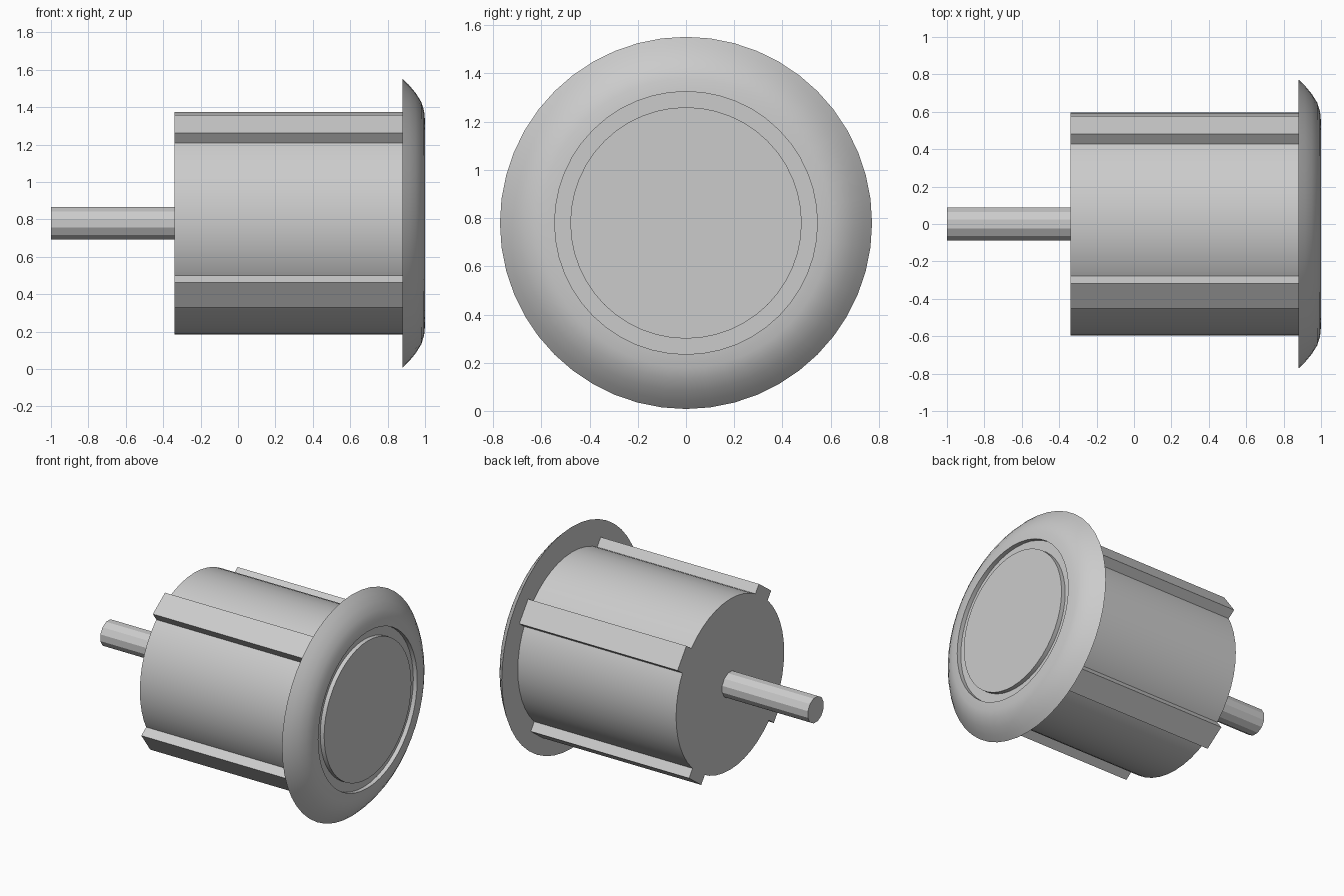
import bpy, bmesh, math
from mathutils import Matrix, Vector

AXIS_Z = 0.78

cube = bpy.data.objects.get("Cube")
if cube:
    bpy.data.objects.remove(cube, do_unlink=True)

grey = bpy.data.materials.new("plain_grey")
grey.use_nodes = True
colour = (0.6, 0.6, 0.6, 1)
grey.diffuse_color = colour
grey.node_tree.nodes["Principled BSDF"].inputs["Base Color"].default_value = colour


def finish(bm, name, smooth):
    """Turn a bmesh into a grey object sitting on the main axis."""
    bmesh.ops.recalc_face_normals(bm, faces=bm.faces)
    mesh = bpy.data.meshes.new(name)
    bm.to_mesh(mesh)
    bm.free()
    mesh.materials.append(grey)
    obj = bpy.data.objects.new(name, mesh)
    obj.location.z = AXIS_Z
    bpy.context.collection.objects.link(obj)
    if smooth:
        bpy.ops.object.select_all(action="DESELECT")
        obj.select_set(True)
        bpy.context.view_layer.objects.active = obj
        bpy.ops.object.shade_smooth_by_angle(angle=math.radians(29))
    return obj


def lathe(name, profile, sides, offset=0.0, smooth=True):
    """Revolve (x, radius) points about the x axis, capping both ends."""
    bm = bmesh.new()
    rings = []
    for x, r in profile:
        angles = [math.tau * (i + offset) / sides for i in range(sides)]
        rings.append([bm.verts.new((x, r * math.cos(a), r * math.sin(a))) for a in angles])
    for a, b in zip(rings, rings[1:]):
        for i in range(sides):
            j = (i + 1) % sides
            bm.faces.new((a[i], a[j], b[j], b[i]))
    bm.faces.new(rings[0])
    bm.faces.new(rings[-1])
    return finish(bm, name, smooth)


# Main barrel and the faceted shaft behind it
lathe("barrel", [(-0.34, 0.595), (0.89, 0.595)], 48)
lathe("shaft", [(-1.0, 0.09), (-0.33, 0.09)], 12, offset=0.5, smooth=False)

# Domed flange with a ring groove around a flush centre disc
dome = [(0.88, 0.772), (0.915, 0.738), (0.95, 0.696), (0.98, 0.648), (0.995, 0.6), (1.0, 0.545)]
groove = [(0.97, 0.545), (0.97, 0.48), (1.0, 0.48)]
lathe("flange", dome + groove, 48)

# Four lengthwise ribs around the barrel
for k in range(4):
    bm = bmesh.new()
    bmesh.ops.create_cube(bm, size=1)
    bmesh.ops.scale(bm, vec=Vector((1.22, 0.105, 0.166)), verts=bm.verts)
    bmesh.ops.translate(bm, vec=Vector((0.27, 0.6025, 0)), verts=bm.verts)
    turn = Matrix.Rotation(math.radians(36 + 90 * k), 3, "X")
    bmesh.ops.rotate(bm, matrix=turn, cent=(0, 0, 0), verts=bm.verts)
    finish(bm, f"rib_{k + 1}", False)
